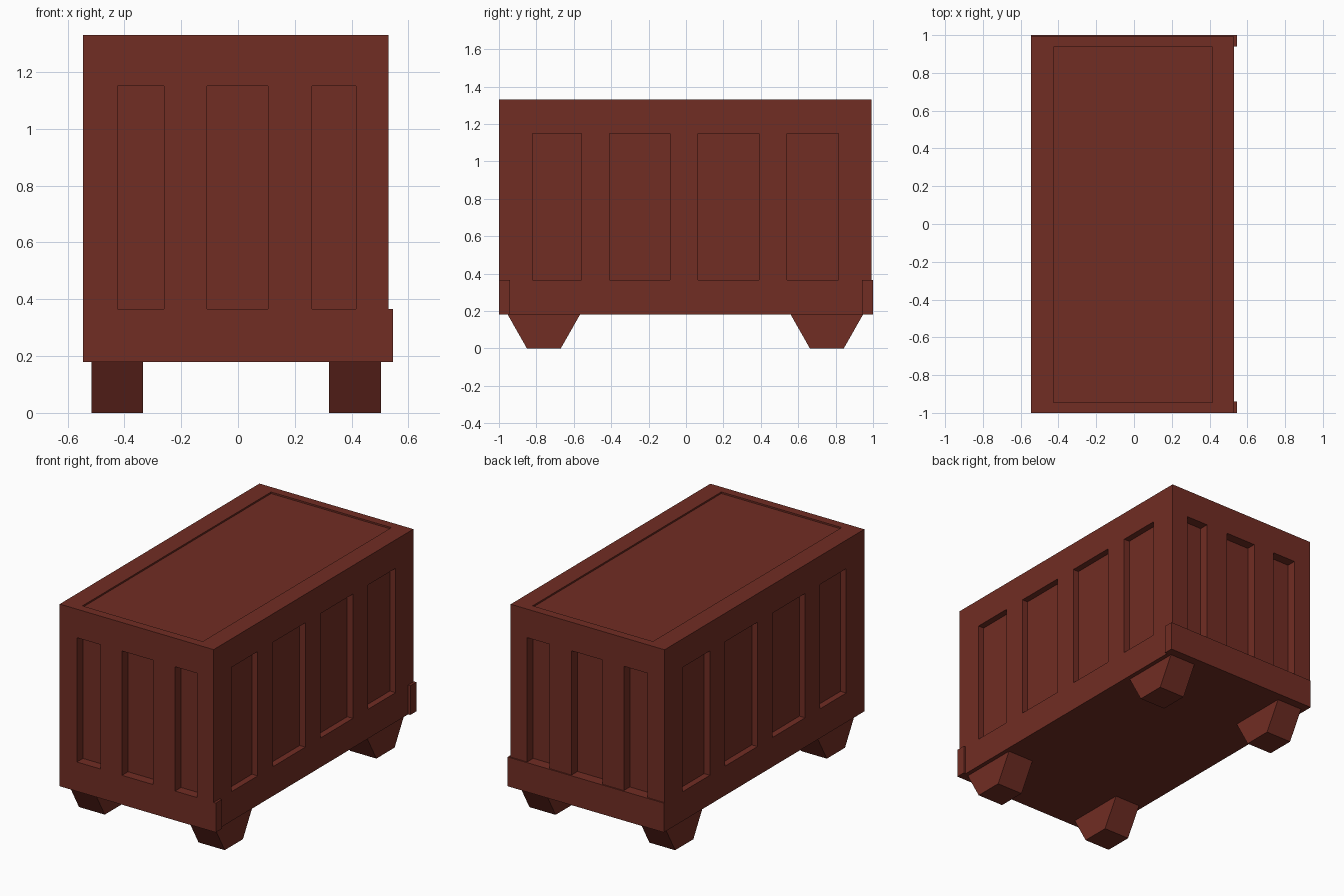
import bpy, bmesh
from mathutils import Matrix, Vector

if "Cube" in bpy.data.objects:
    bpy.data.objects.remove(bpy.data.objects["Cube"])

paint = bpy.data.materials.new("rust red paint")
paint.diffuse_color = (0.165, 0.026, 0.017, 1)
paint.use_nodes = True
paint.node_tree.nodes["Principled BSDF"].inputs["Base Color"].default_value = paint.diffuse_color


def add_box(bm, x, y, z):
    """Add a box spanning three (min, max) ranges."""
    size = Vector((x[1] - x[0], y[1] - y[0], z[1] - z[0]))
    mid = Vector((x[0] + x[1], y[0] + y[1], z[0] + z[1])) / 2
    mat = Matrix.Translation(mid) @ Matrix.Diagonal((*size, 1))
    return bmesh.ops.create_cube(bm, size=1, matrix=mat)["verts"]


def finish(name, bm):
    mesh = bpy.data.meshes.new(name)
    bm.to_mesh(mesh)
    bm.free()
    mesh.materials.append(paint)
    obj = bpy.data.objects.new(name, mesh)
    bpy.context.collection.objects.link(obj)
    return obj


def box(name, x, y, z):
    bm = bmesh.new()
    add_box(bm, x, y, z)
    return finish(name, bm)


X0, X1, Y0, Y1 = -0.545, 0.53, -1.0, 0.992
Z0, Z1 = 0.18, 1.33
PANEL_Z = (0.365, 1.15)
PANEL_X = (-0.425, 0.415)
SIDE_DEPTH, END_DEPTH = 0.04, 0.06

# container body, with recessed panels cut out
body = box("container_body", (X0, X1), (Y0, Y1), (Z0, Z1))
bm = bmesh.new()
for y in ((-0.82, -0.56), (-0.41, -0.085), (0.065, 0.39), (0.54, 0.815)):
    add_box(bm, (X0 - 0.1, X0 + SIDE_DEPTH), y, PANEL_Z)
    add_box(bm, (X1 - SIDE_DEPTH, X1 + 0.1), y, PANEL_Z)
add_box(bm, PANEL_X, (Y0 - 0.1, Y0 + END_DEPTH), PANEL_Z)
add_box(bm, PANEL_X, (Y1 - END_DEPTH, Y1 + 0.1), PANEL_Z)
add_box(bm, PANEL_X, (Y0 + 0.055, Y1 - 0.055), (Z1 - 0.01, Z1 + 0.1))
cutter = finish("panel_cutter", bm)
cutter.hide_render = True

mod = body.modifiers.new("panels", "BOOLEAN")
mod.operation = "DIFFERENCE"
mod.solver = "EXACT"
mod.object = cutter
bpy.context.view_layer.objects.active = body
bpy.ops.object.modifier_apply(modifier=mod.name)
bpy.data.objects.remove(cutter)

# upright ribs in the end panels
for end, y in (("front", (Y0, Y0 + END_DEPTH)), ("back", (Y1 - END_DEPTH, Y1))):
    for side, x in (("left", (-0.26, -0.11)), ("right", (0.105, 0.26))):
        box(f"{end}_{side}_rib", x, y, PANEL_Z)

# lower end bars, standing slightly proud of the body
box("front_bar", (X0, 0.545), (-1.0, -0.94), (Z0, 0.365))
box("back_bar", (X0, 0.545), (0.94, 1.0), (Z0, 0.365))

# feet, tapering along y towards the ground
for end, cy in (("front", -0.76), ("back", 0.753)):
    for side, x in (("left", (-0.515, -0.335)), ("right", (0.32, 0.503))):
        bm = bmesh.new()
        for v in add_box(bm, x, (cy - 0.193, cy + 0.193), (0, Z0)):
            if v.co.z < 0.01:
                v.co.y = cy + (v.co.y - cy) * 0.47
        finish(f"{end}_{side}_foot", bm)
